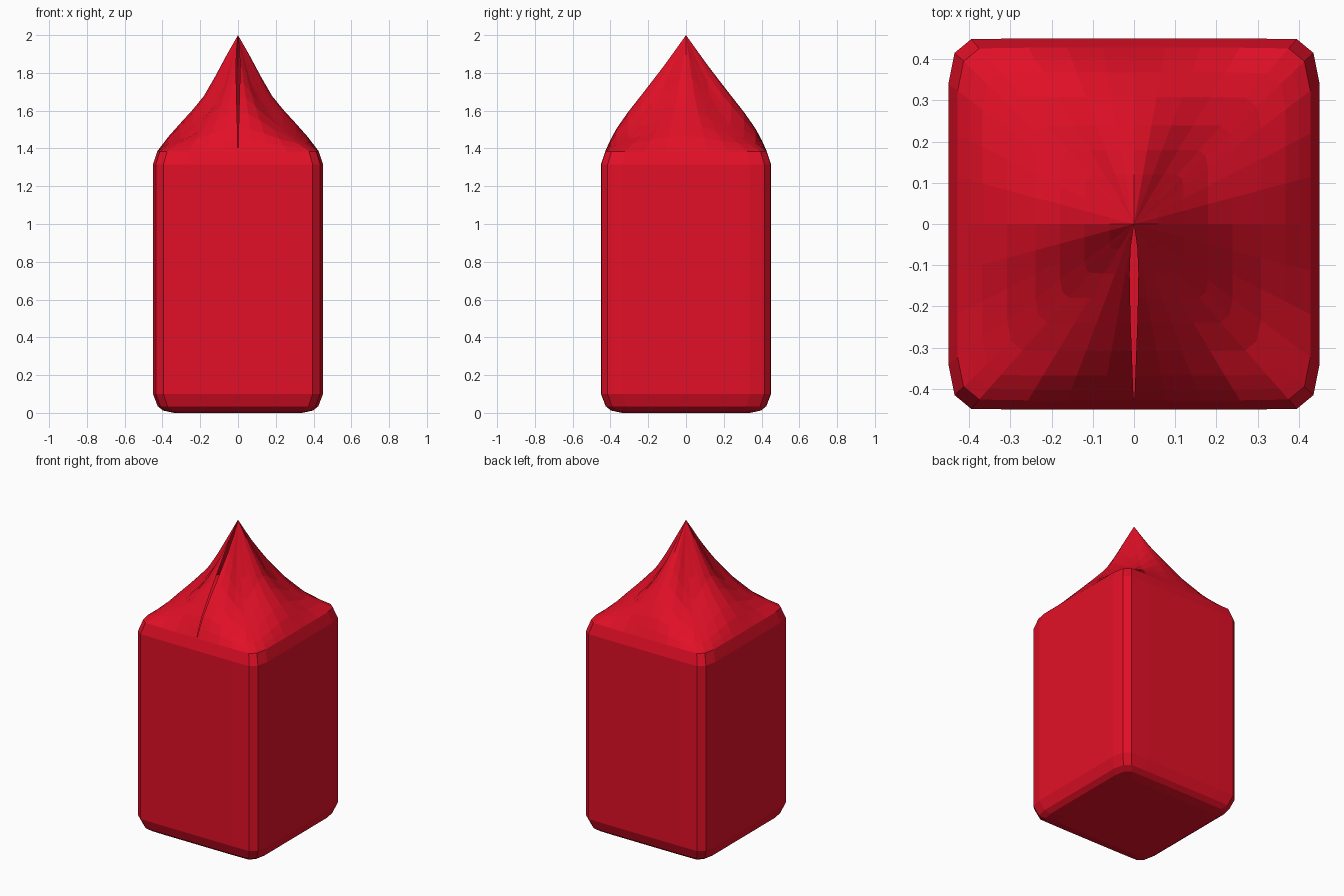
import bpy
import bmesh

if "Cube" in bpy.data.objects:
    bpy.data.objects.remove(bpy.data.objects["Cube"], do_unlink=True)

red = bpy.data.materials.new("red")
red.use_nodes = True
colour = (0.76, 0.005, 0.02, 1)
red.diffuse_color = colour
red.node_tree.nodes["Principled BSDF"].inputs["Base Color"].default_value = colour

# Rounded square outline: a quarter from +x to +y, mirrored round, starting at the front centre
quarter = [(0.45, 0), (0.45, 0.12), (0.45, 0.23), (0.45, 0.34), (0.435, 0.415),
           (0.395, 0.448), (0.27, 0.45), (0.17, 0.45), (0.08, 0.45), (0, 0.45)]
front = [(x, -y) for x, y in reversed(quarter)]
half = front + quarter[1:]
outline = half + [(-x, y) for x, y in reversed(half[1:-1])]


def lerp_profile(points, s):
    for (a, za), (b, zb) in zip(points, points[1:]):
        if s <= b:
            return za + (zb - za) * (s - a) / (b - a)
    return points[-1][1]


def finish(bm, name):
    bmesh.ops.recalc_face_normals(bm, faces=bm.faces)
    mesh = bpy.data.meshes.new(name)
    bm.to_mesh(mesh)
    bm.free()
    mesh.materials.append(red)
    obj = bpy.data.objects.new(name, mesh)
    bpy.context.collection.objects.link(obj)
    return obj


def bridge(bm, rings, closed):
    count = len(rings[0])
    for low, high in zip(rings, rings[1:]):
        for i in range(count if closed else count - 1):
            j = (i + 1) % count
            bm.faces.new((low[i], low[j], high[j], high[i]))


# Body: square block with softened edges
RIM, RIM_Z = 0.95, 1.385
bm = bmesh.new()
levels = [(0.75, 0), (0.88, 0.012), (0.945, 0.035), (1, 0.1), (1, 1.315), (RIM, RIM_Z)]
rings = [[bm.verts.new((x * s, y * s, z)) for x, y in outline] for s, z in levels]
bridge(bm, rings, True)
bm.faces.new(rings[0])
bm.faces.new(rings[-1])
finish(bm, "body")

# Gathered top: ridges along both axes, valleys on the diagonals, height by scale
ridge_y = [(0, 2), (0.25, 1.85), (0.52, 1.7), (0.75, 1.575), (0.9, 1.48), (1, RIM_Z)]
ridge_x = [(0, 2), (0.2, 1.85), (0.38, 1.7), (0.57, 1.6), (0.83, 1.48), (1, RIM_Z)]
valley = [(0, 2), (0.15, 1.82), (0.3, 1.665), (0.45, 1.565), (0.68, 1.465), (0.88, 1.415), (1, RIM_Z)]
slit = [(0, 0.002), (0.2, 0.011), (0.5, 0.009), (1, 0.001)]


def top_height(x, y, s):
    ridge = lerp_profile(ridge_y if abs(y) > abs(x) else ridge_x, s)
    t = min(abs(x), abs(y)) / max(abs(x), abs(y))
    t = t * t * (3 - 2 * t)
    return ridge + (lerp_profile(valley, s) - ridge) * t


bm = bmesh.new()
rings = []
for s in (1, 0.94, 0.86, 0.72, 0.56, 0.42, 0.28, 0.14):
    ring = [bm.verts.new((x * s * RIM, y * s * RIM, top_height(x, y, s))) for x, y in outline]
    # The front seam stays open, as two lips a little apart
    gap = lerp_profile(slit, s)
    ring[0].co.x = gap
    lip = ring[0].co
    ring.append(bm.verts.new((-gap, lip.y, lip.z)))
    rings.append(ring)
bridge(bm, rings, False)
tip = bm.verts.new((0, 0, 2))
for a, b in zip(rings[-1], rings[-1][1:]):
    bm.faces.new((a, b, tip))
finish(bm, "gathered_top")
